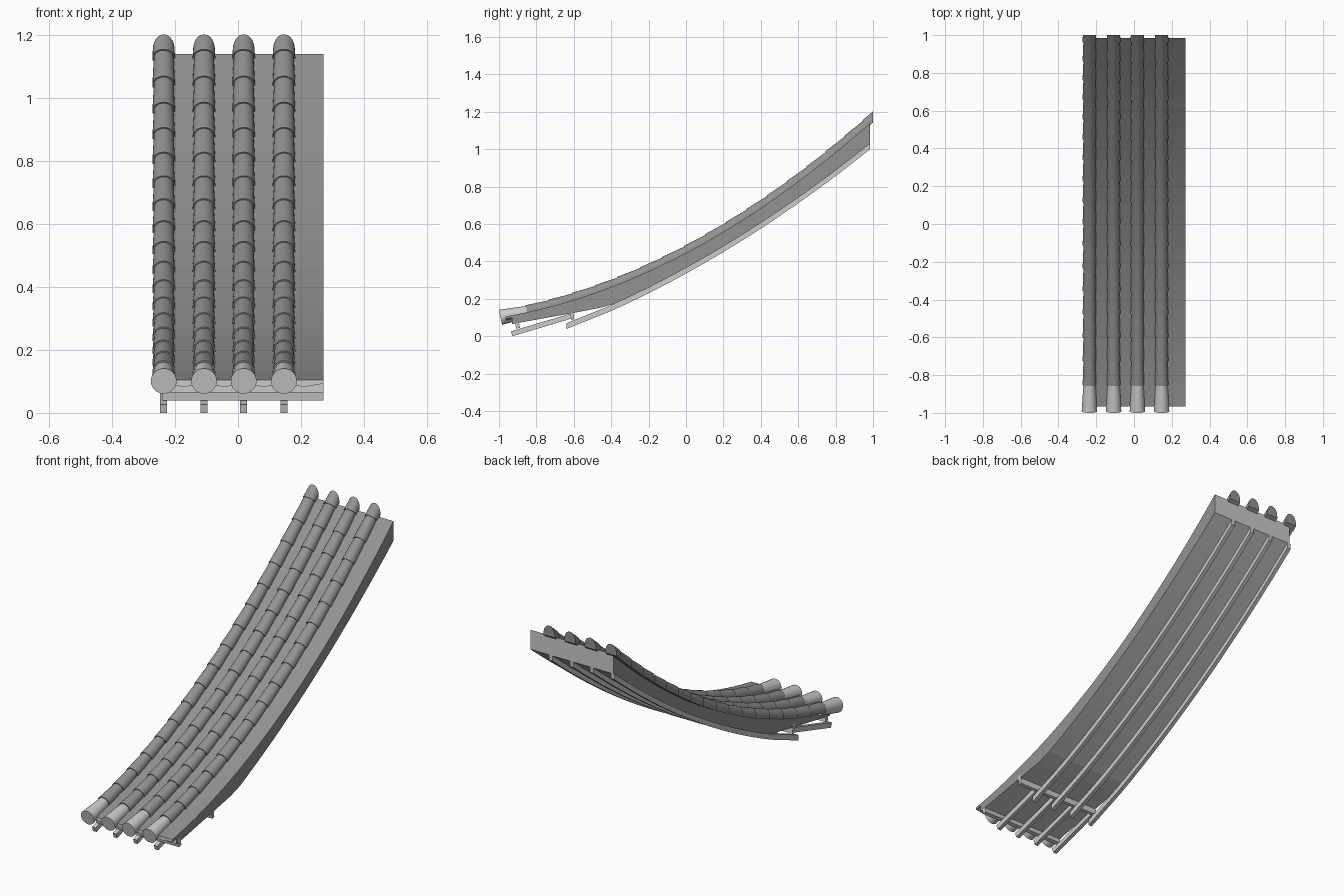
import bpy, bmesh, math
from mathutils import Vector

if "Cube" in bpy.data.objects:
    bpy.data.objects.remove(bpy.data.objects["Cube"])

ROWS = [-0.236, -0.108, 0.018, 0.146]
X0, X1 = -0.24, 0.272

DARK = bpy.data.materials.new("dark_tile")
DARK.diffuse_color = (0.29, 0.29, 0.29, 1)
DARK.use_nodes = True
DARK.node_tree.nodes["Principled BSDF"].inputs["Base Color"].default_value = DARK.diffuse_color
LIGHT = bpy.data.materials.new("light_grey")
LIGHT.diffuse_color = (0.8, 0.8, 0.8, 1)
LIGHT.use_nodes = True
LIGHT.node_tree.nodes["Principled BSDF"].inputs["Base Color"].default_value = LIGHT.diffuse_color


def surf(y):
    return 0.445 + 0.527 * y + 0.181 * y * y


def rafter_low(y):
    y2 = max(y, -0.4)  # the rafter tail runs straight
    return 0.335 + 0.551 * y2 + 0.126 * y2 * y2 + 0.4 * (y - y2)


def slab_low(y):
    if y > -0.4:
        return rafter_low(y) + 0.03
    if y > -0.61:
        return 0.123 + (y + 0.61) / 0.21 * 0.04
    return 0.065 + (y + 0.93) / 0.32 * 0.058


def frame(y):
    s = 0.527 + 0.362 * y
    return s, Vector((0, -s, 1)).normalized()


def loft(name, rings, mat=LIGHT, smooth=False, clip=None):
    """Closed solid through equal-sized rings of points."""
    bm = bmesh.new()
    vs = [[bm.verts.new(p) for p in r] for r in rings]
    n = len(vs[0])
    for a, b in zip(vs, vs[1:]):
        for i in range(n):
            j = (i + 1) % n
            bm.faces.new((a[i], a[j], b[j], b[i]))
    bm.faces.new(vs[0])
    bm.faces.new(vs[-1])
    if clip is not None:
        res = bmesh.ops.bisect_plane(bm, geom=bm.verts[:] + bm.edges[:] + bm.faces[:],
                                     plane_co=(0, clip, 0), plane_no=(0, 1, 0), clear_outer=True)
        cut = [e for e in res['geom_cut'] if isinstance(e, bmesh.types.BMEdge)]
        bmesh.ops.contextual_create(bm, geom=cut)
    bmesh.ops.recalc_face_normals(bm, faces=bm.faces[:])
    me = bpy.data.meshes.new(name)
    bm.to_mesh(me)
    bm.free()
    me.materials.append(mat)
    ob = bpy.data.objects.new(name, me)
    bpy.context.collection.objects.link(ob)
    if smooth:
        bpy.ops.object.select_all(action='DESELECT')
        ob.select_set(True)
        bpy.context.view_layer.objects.active = ob
        bpy.ops.object.shade_smooth_by_angle(angle=math.radians(35))
    return ob


def prism(name, profile, xa, xb):
    """Extrude a yz outline along x."""
    return loft(name, [[(x, y, z) for y, z in profile] for x in (xa, xb)])


# curved roof slab: dark top and sides, light ends and underside
rings = []
for i in range(25):
    y = -0.93 + 1.915 * i / 24
    b, t = slab_low(y), surf(y)
    rings.append([(X0, y, b), (X1, y, b), (X1, y, t), (X0, y, t)])
slab = loft("roof_slab", rings, DARK)
slab.data.materials.append(LIGHT)
for p in slab.data.polygons:
    if p.normal.z < -0.5 or (abs(p.normal.y) > 0.95):
        p.material_index = 1

# eave lip with scalloped lower edge, its top continuing the dark roof
rings = []
for i in range(33):
    x = X0 + (X1 - X0) * i / 32
    dip = 0.017 + 0.004 * math.cos(2 * math.pi * (x - ROWS[0] - 0.064) / 0.127)
    rings.append([(x, -0.966, surf(-0.966)), (x, -0.9, surf(-0.9)),
                  (x, -0.9, surf(-0.9) - dip), (x, -0.966, surf(-0.966) - dip)])
lip = loft("eave_lip", rings)
lip.data.materials.append(DARK)
for p in lip.data.polygons:
    if p.normal.z > 0.5 or abs(p.normal.x) > 0.9:
        p.material_index = 1

# battens across the rafters
prism("eave_batten", [(-0.918, 0.093), (-0.898, 0.097), (-0.888, 0.045), (-0.908, 0.04)], X0, X1)
prism("inner_batten", [(-0.625, 0.14), (-0.603, 0.145), (-0.598, 0.09), (-0.612, 0.086)], X0, X1)

for k, x in enumerate(ROWS):
    # long curved rafter and short flying rafter
    xa, xb = x - 0.011, x + 0.011
    rings = []
    for i in range(21):
        y = -0.64 + 1.625 * i / 20
        b, t = rafter_low(y), rafter_low(y) + 0.031
        rings.append([(xa, y, b), (xb, y, b), (xb, y, t), (xa, y, t)])
    loft(f"rafter_{k}", rings)
    prism(f"flying_rafter_{k}", [(-0.928, 0.0), (-0.6, 0.098), (-0.607, 0.124), (-0.936, 0.026)], xa, xb)

    # row of overlapping half-round tiles
    y, n = -0.85, 0
    while y < 0.97:
        s, _ = frame(y)
        step = 0.13 / math.sqrt(1 + s * s)
        rings = []
        for yy, r in ((y, 0.036), (y + step * 1.1, 0.031)):
            _, nor = frame(yy)
            c = Vector((x, yy, surf(yy)))
            ring = [c + Vector((r * math.cos(a), 0, 0)) + nor * (0.003 + r * math.sin(a))
                    for a in [math.pi * i / 12 for i in range(13)]]
            rings.append([c + Vector((r, 0, 0)) - nor * 0.008] + ring + [c + Vector((-r, 0, 0)) - nor * 0.008])
        loft(f"tile_{k}_{n}", rings, DARK, True, 1.0 if y + step * 1.1 > 1.0 else None)
        y += step
        n += 1

    # flared round eave tile with closed disc end
    a, b = Vector((x, -0.992, 0.101)), Vector((x, -0.835, 0.133))
    up = Vector((1, 0, 0)).cross((b - a).normalized())
    rings = [[c + Vector((r * math.cos(t), 0, 0)) + up * r * math.sin(t)
              for t in [2 * math.pi * i / 24 for i in range(24)]]
             for c, r in ((a, 0.041), (b, 0.031))]
    loft(f"eave_tile_{k}", rings, LIGHT, True)
